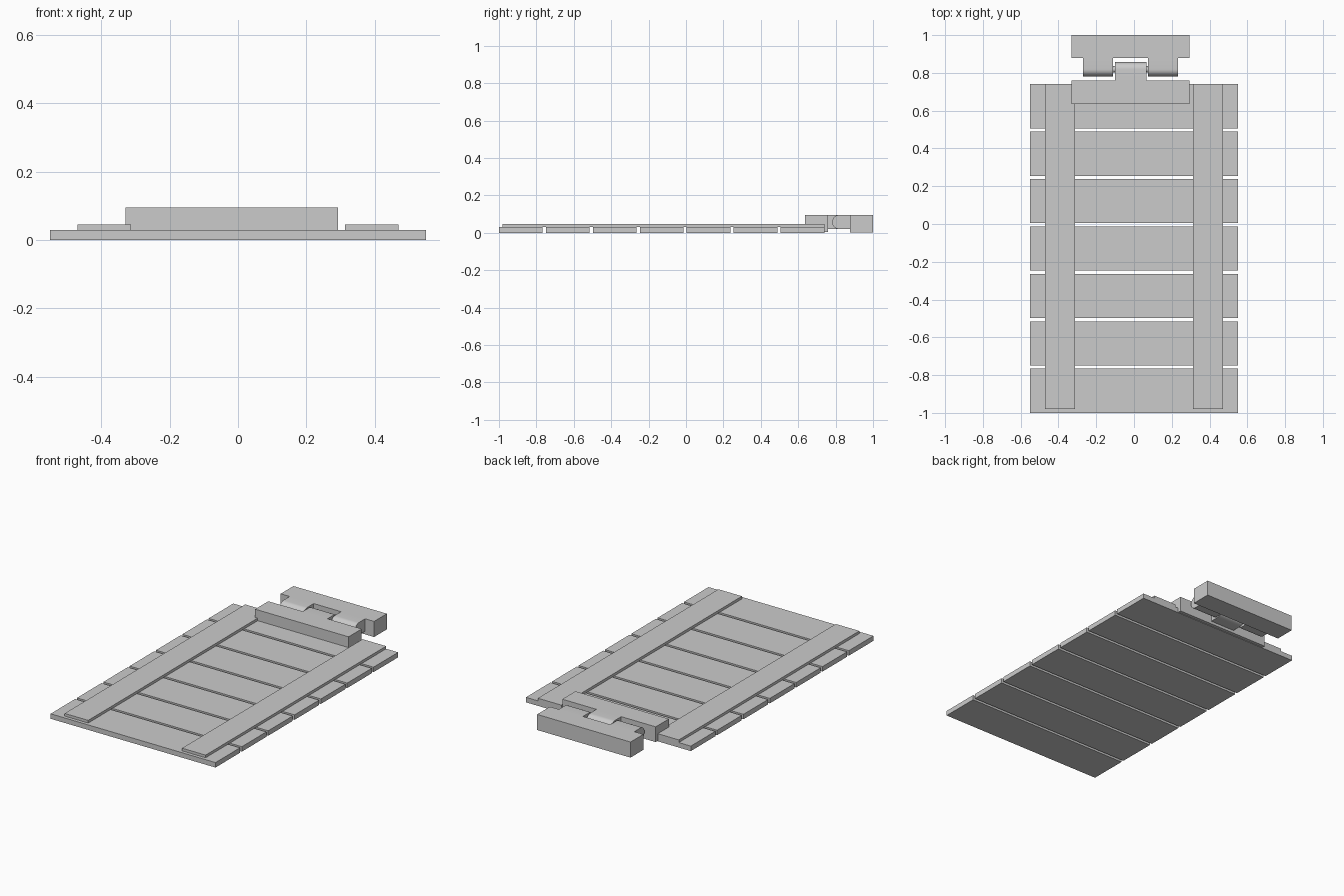
import bpy
import bmesh
import math

cube = bpy.data.objects.get("Cube")
if cube:
    bpy.data.objects.remove(cube, do_unlink=True)

grey = bpy.data.materials.new("light_grey")
grey.use_nodes = True
colour = (0.6, 0.6, 0.6, 1)
grey.diffuse_color = colour
grey.node_tree.nodes["Principled BSDF"].inputs["Base Color"].default_value = colour


def extrude_x(name, profile, x0, x1, smooth=False):
    """Solid made from a (y, z) outline swept from x0 to x1."""
    bm = bmesh.new()
    face = bm.faces.new([bm.verts.new((x0, y, z)) for y, z in profile])
    swept = bmesh.ops.extrude_face_region(bm, geom=[face])["geom"]
    bmesh.ops.translate(bm, vec=(x1 - x0, 0, 0),
                        verts=[v for v in swept if isinstance(v, bmesh.types.BMVert)])
    bmesh.ops.recalc_face_normals(bm, faces=bm.faces)
    mesh = bpy.data.meshes.new(name)
    bm.to_mesh(mesh)
    bm.free()
    mesh.materials.append(grey)
    obj = bpy.data.objects.new(name, mesh)
    bpy.context.collection.objects.link(obj)
    if smooth:
        bpy.ops.object.select_all(action="DESELECT")
        obj.select_set(True)
        bpy.context.view_layer.objects.active = obj
        bpy.ops.object.shade_smooth_by_angle(angle=math.radians(35))
    return obj


def box(name, x0, x1, y0, y1, z0, z1):
    return extrude_x(name, [(y0, z0), (y1, z0), (y1, z1), (y0, z1)], x0, x1)


def arc(cy, cz, r, start, end, n):
    angles = [math.radians(start + (end - start) * i / n) for i in range(n + 1)]
    return [(cy + r * math.cos(a), cz + r * math.sin(a)) for a in angles]


# Cross planks
PLANK_TOP, PITCH = 0.03, 0.251
for i in range(7):
    y = -1 + i * PITCH
    box(f"plank_{i + 1}", -0.55, 0.55, y, y + 0.234, 0, PLANK_TOP)

# Long rails on top of the planks
for name, side in (("left_rail", 1), ("right_rail", -1)):
    x0, x1 = sorted((side * 0.313, side * 0.47))
    box(name, x0, x1, -0.98, 0.74, PLANK_TOP, 0.046)

# Hinge plates
TOP = 0.095
box("front_hinge_plate", -0.33, 0.293, 0.635, 0.76, 0.003, TOP)
box("back_hinge_plate", -0.33, 0.293, 0.878, 1, 0.001, TOP)

# Rounded knuckles and the pin through them
R, CY = 0.0375, 0.819
CZ = TOP - R
tongue = [(0.76, TOP), (0.76, TOP - 2 * R)] + arc(CY, CZ, R, -90, 90, 16)
extrude_x("front_knuckle", tongue, -0.1, 0.065, smooth=True)
tab = [(0.878, TOP - 2 * R), (0.878, TOP)] + arc(CY, CZ, R, 90, 270, 16)
extrude_x("right_back_knuckle", tab, -0.27, -0.11, smooth=True)
extrude_x("left_back_knuckle", tab, 0.073, 0.233, smooth=True)
extrude_x("hinge_pin", arc(CY, CZ, 0.018, 0, 345, 23), -0.2, 0.16, smooth=True)
